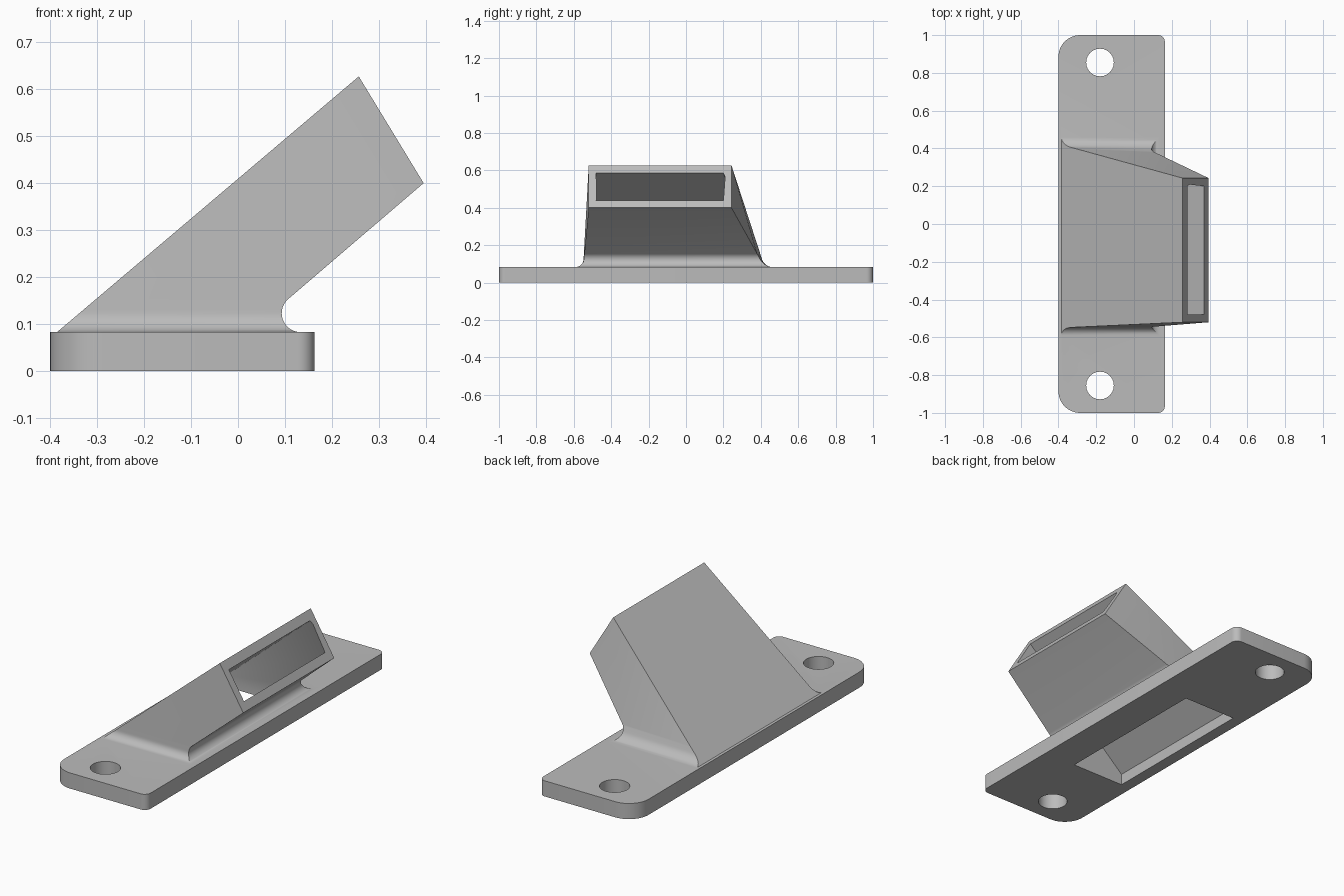
import bpy, bmesh, math

if "Cube" in bpy.data.objects:
    bpy.data.objects.remove(bpy.data.objects["Cube"])

grey = bpy.data.materials.new("light grey plastic")
grey.diffuse_color = (0.5, 0.5, 0.5, 1)
grey.use_nodes = True
grey.node_tree.nodes["Principled BSDF"].inputs["Base Color"].default_value = grey.diffuse_color

PLATE_TOP = 0.083


def loft(name, rings):
    """Closed solid through rings that all have the same point count."""
    bm = bmesh.new()
    loops = [[bm.verts.new(p) for p in ring] for ring in rings]
    n = len(loops[0])
    for a, b in zip(loops, loops[1:]):
        for i in range(n):
            j = (i + 1) % n
            bm.faces.new((a[i], a[j], b[j], b[i]))
    bm.faces.new(loops[0][::-1])
    bm.faces.new(loops[-1])
    bmesh.ops.recalc_face_normals(bm, faces=bm.faces)
    mesh = bpy.data.meshes.new(name)
    bm.to_mesh(mesh)
    bm.free()
    mesh.materials.append(grey)
    obj = bpy.data.objects.new(name, mesh)
    bpy.context.collection.objects.link(obj)
    return obj


def lerp(a, b, t):
    return a + (b - a) * t


def quad(left, right, yl, yr):
    """Four-sided section: left/right are (x, z), yl/yr the y ranges there."""
    return [(left[0], yl[0], left[1]), (right[0], yr[0], right[1]),
            (right[0], yr[1], right[1]), (left[0], yl[1], left[1])]


def combine(target, tool, operation):
    mod = target.modifiers.new(operation, 'BOOLEAN')
    mod.operation = operation
    mod.solver = 'EXACT'
    mod.object = tool
    bpy.context.view_layer.objects.active = target
    bpy.ops.object.modifier_apply(modifier=mod.name)
    bpy.data.objects.remove(tool)


# mounting plate: large radii on the left, small on the right
outline = []
for x, y, r, start in ((0.163, 1, 0.035, 0), (-0.4, 1, 0.115, 90),
                       (-0.4, -1, 0.115, 180), (0.163, -1, 0.035, 270)):
    cx, cy = x - math.copysign(r, x), y - math.copysign(r, y)
    for k in range(13):
        a = math.radians(start + 90 * k / 12)
        outline.append((cx + r * math.cos(a), cy + r * math.sin(a)))
body = loft("angled_duct_mount", [[(x, y, z) for x, y in outline] for z in (0, PLATE_TOP)])

# slanted duct with a filleted foot
R, CX, CZ = 0.04, 0.133, 0.123
MOUTH_TOP, MOUTH_LOW = (0.257, 0.627), (0.395, 0.4)


def side_y(z, z_end, flare):
    t = (z - PLATE_TOP) / (z_end - PLATE_TOP)
    return lerp(-0.55, -0.52, t) - flare, lerp(0.42, 0.243, t) + flare


rings = []
for k in range(15):
    a = math.radians(139.5 * k / 14)
    z, xr = CZ - R * math.cos(a), CX - R * math.sin(a)
    flare = R * (1 - math.sin(a)) if a < math.pi / 2 else 0
    xl = lerp(-0.385, MOUTH_TOP[0], (z - PLATE_TOP) / (MOUTH_TOP[1] - PLATE_TOP))
    rings.append(quad((xl, z), (xr, z), side_y(z, MOUTH_TOP[1], flare),
                      side_y(z, MOUTH_LOW[1], flare)))
rings.insert(0, [(x, y, 0.04) for x, y, z in rings[0]])
rings.append(quad(MOUTH_TOP, MOUTH_LOW, (-0.52, 0.243), (-0.52, 0.243)))
combine(body, loft("duct", rings), 'UNION')

# passage through plate and duct
low = quad((-0.337, 0.06), (-0.025, 0.10), (-0.50, 0.38), (-0.50, 0.38))
mouth = quad((0.283, 0.585), (0.371, 0.44), (-0.48, 0.20), (-0.48, 0.20))
beyond = [tuple(lerp(a, b, 1.1) for a, b in zip(p, q)) for p, q in zip(low, mouth)]
under = [(x, y, -0.05) for x, y, z in low]
combine(body, loft("passage_cutter", [under, low, beyond]), 'DIFFERENCE')

# screw holes
for y in (-0.855, 0.855):
    circle = [(-0.18 + 0.073 * math.cos(k * math.pi / 24),
               y + 0.073 * math.sin(k * math.pi / 24)) for k in range(48)]
    hole = loft("hole_cutter", [[(px, py, z) for px, py in circle] for z in (-0.05, 0.15)])
    combine(body, hole, 'DIFFERENCE')

# smooth the rounded areas, keep edges crisp
bpy.ops.object.select_all(action='DESELECT')
body.select_set(True)
bpy.context.view_layer.objects.active = body
bpy.ops.object.shade_smooth_by_angle(angle=math.radians(25))
